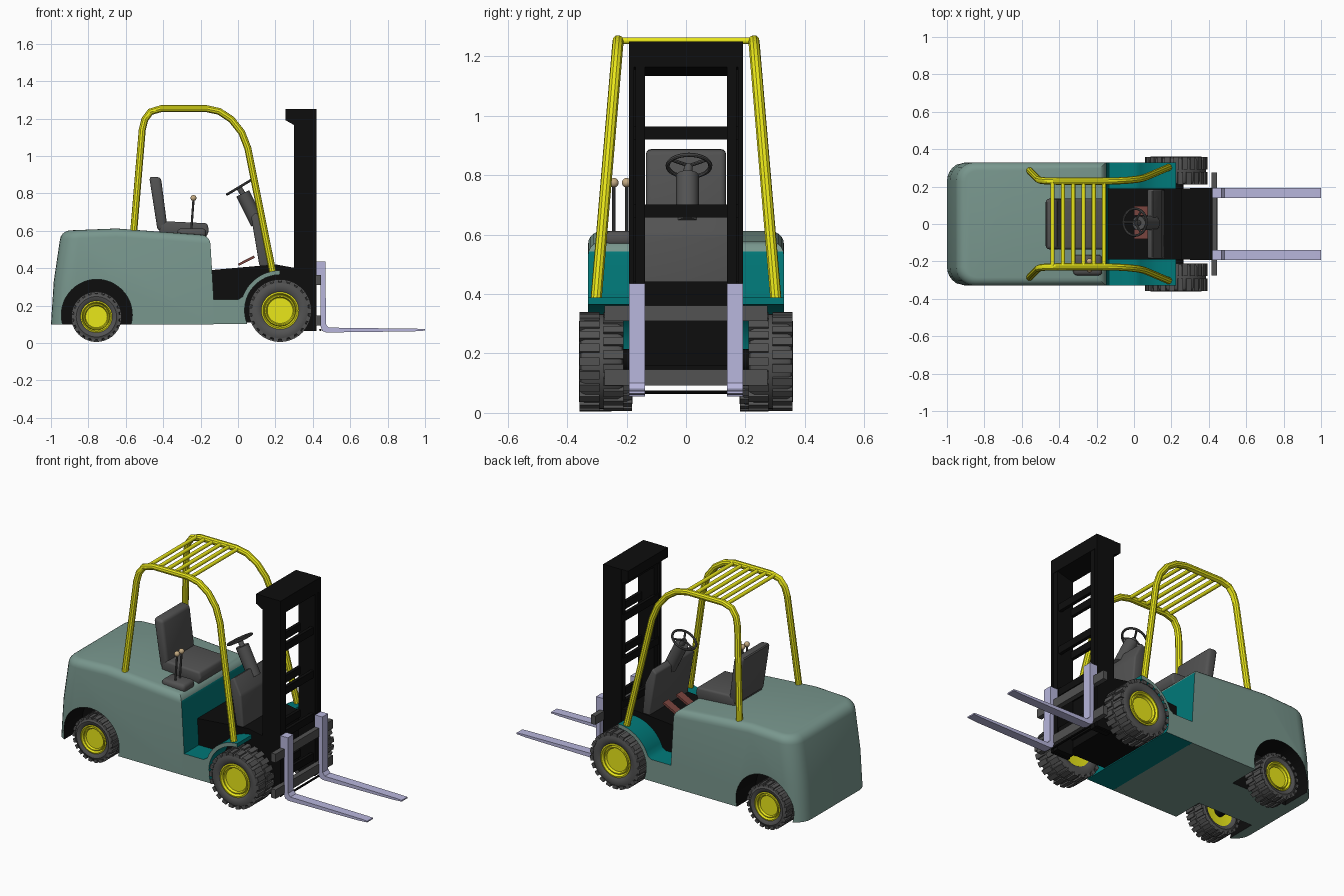
import bpy, bmesh, math
from mathutils import Vector, Matrix

if "Cube" in bpy.data.objects:
    bpy.data.objects.remove(bpy.data.objects["Cube"])

def mat(name, r, g, b):
    m = bpy.data.materials.new(name)
    m.diffuse_color = (r, g, b, 1)
    m.use_nodes = True
    m.node_tree.nodes["Principled BSDF"].inputs["Base Color"].default_value = m.diffuse_color
    return m

GREEN = mat("green", .19, .31, .27)
TEAL = mat("teal", .0, .19, .19)
YELLOW = mat("yellow", .82, .80, .01)
BLACK = mat("black", .004, .004, .004)
DARK = mat("dark_grey", .085, .085, .085)
LILAC = mat("lilac", .48, .47, .72)
BROWN = mat("brown", .20, .06, .05)
TAN = mat("tan", .55, .40, .22)

def finish(name, bm, *mats):
    bmesh.ops.recalc_face_normals(bm, faces=bm.faces)
    me = bpy.data.meshes.new(name)
    bm.to_mesh(me)
    bm.free()
    for m in mats:
        me.materials.append(m)
    me.shade_smooth()
    me.set_sharp_from_angle(angle=math.radians(35))
    ob = bpy.data.objects.new(name, me)
    bpy.context.collection.objects.link(ob)
    return ob

def prism_bm(pts, y0, y1):
    bm = bmesh.new()
    a = [bm.verts.new((x, y0, z)) for x, z in pts]
    b = [bm.verts.new((x, y1, z)) for x, z in pts]
    bm.faces.new(a)
    bm.faces.new(b[::-1])
    for i in range(len(pts)):
        j = (i + 1) % len(pts)
        bm.faces.new((a[j], a[i], b[i], b[j]))
    bmesh.ops.recalc_face_normals(bm, faces=bm.faces)
    return bm

def prism(name, pts, y0, y1, m, bevel=0):
    bm = prism_bm(pts, y0, y1)
    if bevel:
        bmesh.ops.bevel(bm, geom=bm.edges[:], offset=bevel, segments=3, profile=.5, affect='EDGES')
    return finish(name, bm, m)

def box(name, x0, x1, y0, y1, z0, z1, m, bevel=0):
    return prism(name, [(x0, z0), (x1, z0), (x1, z1), (x0, z1)], y0, y1, m, bevel)

def rod(name, p, q, r, m, seg=20):
    p, q = Vector(p), Vector(q)
    bm = bmesh.new()
    M = Matrix.Translation((p + q) / 2) @ (q - p).to_track_quat('Z', 'Y').to_matrix().to_4x4()
    bmesh.ops.create_cone(bm, cap_ends=True, segments=seg, radius1=r, radius2=r, depth=(q - p).length, matrix=M)
    return finish(name, bm, m)

def lathe_y(bm, prof, seg, closed):
    rings = []
    for k in range(seg):
        a = math.tau * k / seg
        rings.append([bm.verts.new((r * math.cos(a), y, r * math.sin(a))) for r, y in prof])
    n = len(prof)
    for k in range(seg):
        A, B = rings[k], rings[(k + 1) % seg]
        for i in range(n if closed else n - 1):
            j = (i + 1) % n
            bm.faces.new((A[i], A[j], B[j], B[i]))
    bmesh.ops.remove_doubles(bm, verts=bm.verts, dist=1e-5)

def curve_tube(name, pts, r, m, cyclic=False, res=3):
    cu = bpy.data.curves.new(name, 'CURVE')
    cu.dimensions = '3D'
    cu.bevel_depth, cu.bevel_resolution, cu.use_fill_caps = r, res, True
    sp = cu.splines.new('POLY')
    sp.points.add(len(pts) - 1)
    for p, c in zip(sp.points, pts):
        p.co = (*c, 1)
    sp.use_cyclic_u = cyclic
    tmp = bpy.data.objects.new(name + "_path", cu)
    bpy.context.collection.objects.link(tmp)
    me = bpy.data.meshes.new_from_object(tmp.evaluated_get(bpy.context.evaluated_depsgraph_get()))
    bpy.data.objects.remove(tmp)
    bm = bmesh.new()
    bm.from_mesh(me)
    return finish(name, bm, m)

# Rear body: side profile, rounded rear corners, then rounded top rim
bm = prism_bm([(-1, .1), (-.985, .33), (-.945, .6), (-.65, .612), (-.15, .575), (-.13, .24), (-.13, .1)], -.33, .33)
rear = [e for e in bm.edges if all(v.co.x < -.94 for v in e.verts)
        and abs(e.verts[0].co.y - e.verts[1].co.y) < .01]
bmesh.ops.bevel(bm, geom=rear, offset=.1, segments=6, profile=.5, affect='EDGES')
bm.normal_update()
rim = [e for e in bm.edges if sum(f.normal.z > .95 for f in e.link_faces) == 1]
bmesh.ops.bevel(bm, geom=rim, offset=.045, segments=5, profile=.5, affect='EDGES')
bm.normal_update()
for f in bm.faces:
    f.material_index = 1 if f.normal.x > .97 else 0
body = finish("body", bm, GREEN, TEAL, BLACK)

# Rear wheel pockets cut into the body
cutters = []
for s in (1, -1):
    c = rod("arch_cutter", (-.755, s * .14, .15), (-.755, s * .42, .15), .19, BLACK, 48)
    c.hide_render = True
    mod = body.modifiers.new("arch", 'BOOLEAN')
    mod.object, mod.operation, mod.solver, mod.material_mode = c, 'DIFFERENCE', 'EXACT', 'TRANSFER'
    cutters.append(c)
cut = bpy.data.meshes.new_from_object(body.evaluated_get(bpy.context.evaluated_depsgraph_get()))
body.modifiers.clear()
body.data = cut
cut.shade_smooth()
cut.set_sharp_from_angle(angle=math.radians(35))
for c in cutters:
    bpy.data.objects.remove(c)

# Step floor and front fenders
def arc(r, a0, a1, n):
    return [(.225 + r * math.cos(math.radians(a0 + (a1 - a0) * i / n)),
             .175 + r * math.sin(math.radians(a0 + (a1 - a0) * i / n))) for i in range(n + 1)]
bm = prism_bm([(-.14, .1)] + arc(.19, 203, 90, 14) + arc(.213, 90, 160, 10) + [(0, .232), (-.14, .232)], -.33, .33)
for f in bm.faces:
    f.material_index = 0 if abs(f.normal.y) > .9 else 1
finish("fender_floor", bm, GREEN, TEAL)
prism("chassis", [(-.14, .11), (.31, .11), (.31, .4), (.2, .42), (-.14, .39)], -.19, .19, BLACK)

# Wheels with staggered tread lugs
def wheel(name, x, y, R, w, hub, s):
    h = w / 2
    half = [(hub, h - .012), (hub * 1.12, h - .003), (R * .8, h), (R * .9, h - .006), (R * .95, h - .02)]
    bm = bmesh.new()
    lathe_y(bm, half + [(r, -o) for r, o in half[::-1]], 48, True)
    n = 22
    for side in (1, -1):
        for k in range(n):
            a = math.tau * (k + (.5 if side > 0 else 0)) / n
            M = (Matrix.Rotation(a, 4, 'Y') @ Matrix.Translation((R * .935, side * (h * .55 - .001), 0))
                 @ Matrix.Diagonal((R * .12, h * .9, R * .17, 1)))
            bmesh.ops.create_cube(bm, size=1, matrix=M)
    tyre = finish(name + "_tyre", bm, DARK)
    bm = bmesh.new()
    prof = [(0, h - .022), (hub * .7, h - .022), (hub * .76, h - .01), (hub * .82, h - .01),
            (hub * .86, h - .02), (hub * .94, h - .004), (hub * 1.02, h - .006), (hub * 1.02, -h + .01), (0, -h + .02)]
    lathe_y(bm, [(r, s * o) for r, o in prof], 40, False)
    rimo = finish(name + "_rim", bm, YELLOW)
    for o in (tyre, rimo):
        o.location = (x, s * y, R + .005)

for s, side in ((1, "left"), (-1, "right")):
    wheel("front_wheel_" + side, .225, .285, .168, .15, .098, s)
    wheel("rear_wheel_" + side, -.757, .245, .135, .13, .083, s)
rod("front_axle", (.225, -.25, .175), (.225, .25, .175), .04, BLACK)
rod("rear_axle", (-.757, -.22, .14), (-.757, .22, .14), .03, BLACK)

# Overhead guard: two bent tubes leaning inward, with roof bars
path = [(-.558, .59), (-.512, 1.14), (-.498, 1.195), (-.468, 1.236), (-.41, 1.253), (-.17, 1.253), (-.1, 1.238),
        (-.035, 1.195), (.02, 1.125), (.053, 1.04), (.185, .38)]
for s, side in ((1, "left"), (-1, "right")):
    curve_tube("guard_" + side, [(x, s * (.302 - .085 * (z - .39)), z) for x, z in path], .019, YELLOW)
for i in range(6):
    x = -.435 + .055 * i
    rod("roof_bar", (x, -.23, 1.253), (x, .23, 1.253), .011, YELLOW, 12)

# Seat
prism("seat_base", [(-.42, .58), (-.17, .565), (-.155, .6), (-.165, .64), (-.38, .65), (-.42, .64)], -.135, .135, DARK, .012)
prism("seat_back", [(-.43, .6), (-.375, .6), (-.412, .885), (-.475, .89)], -.135, .135, DARK, .018)

# Control levers beside the seat
box("lever_console", -.325, -.17, -.275, -.165, .56, .612, DARK, .02)
for y in (-.2, -.243):
    rod("lever", (-.25, y, .6), (-.238, y, .765), .006, DARK, 10)
    bm = bmesh.new()
    bmesh.ops.create_uvsphere(bm, u_segments=16, v_segments=10, radius=.016,
                              matrix=Matrix.Translation((-.238, y, .775)))
    finish("lever_knob", bm, TAN)

# Dashboard, steering column, steering wheel and pedals
prism("dashboard", [(.07, .675), (.1, .7), (.148, .6), (.165, .41), (.115, .41)], -.185, .185, DARK, .01)
rod("steering_column", (.105, .005, .64), (.025, .005, .8), .038, DARK)
rod("steering_shaft", (.03, .005, .79), (.005, .008, .832), .015, DARK)
tilt = Matrix.Translation((.005, .01, .832)) @ Matrix.Rotation(math.radians(-31), 4, 'Y')
ring = [tilt @ Vector((.072 * math.cos(math.tau * i / 32), .072 * math.sin(math.tau * i / 32), 0)) for i in range(32)]
curve_tube("steering_wheel", ring, .007, DARK, True, 2)
for i in (5, 16, 27):
    rod("steering_spoke", tilt @ Vector((0, 0, 0)), ring[i], .006, DARK, 8)
for y in (-.055, .07):
    prism("pedal", [(.005, .412), (.09, .455), (.085, .467), (0, .424)], y - .025, y + .025, BROWN)

# Mast: nested rails, rungs and top bracket
for s in (1, -1):
    y = sorted((s * .175, s * .192))
    box("outer_rail", .3, .42, *y, .065, 1.25, BLACK)
    y = sorted((s * .138, s * .17))
    box("inner_rail", .31, .418, *y, .065, 1.25, BLACK)
    y = sorted((s * .165, s * .18))
    box("rail_web", .33, .39, *y, .07, 1.24, BLACK)
for z in (.18, .42, .68, .943):
    box("rung_rear", .303, .323, -.18, .18, z - .022, z + .022, BLACK)
    box("rung_front", .39, .41, -.18, .18, z - .022, z + .022, BLACK)
prism("mast_cap", [(.255, 1.25), (.42, 1.25), (.42, 1.165), (.31, 1.135), (.3, 1.165), (.255, 1.19)], -.19, .19, BLACK)

# Fork carriage and forks
for z0, z1 in ((.31, .362), (.092, .146)):
    box("carriage_bar", .415, .445, -.275, .275, z0, z1, DARK)
rod("carriage_rod", (.44, -.16, .07), (.44, .16, .07), .006, BLACK, 10)
for s in (1, -1):
    y = sorted((s * .138, s * .192))
    prism("fork", [(.442, .436), (.468, .436), (.47, .1), (.485, .082), (.96, .076), (1, .074), (1, .066),
                   (.94, .062), (.47, .056), (.45, .065), (.442, .09)], *y, LILAC)
    box("fork_hook", .42, .45, *y, .36, .436, LILAC)
